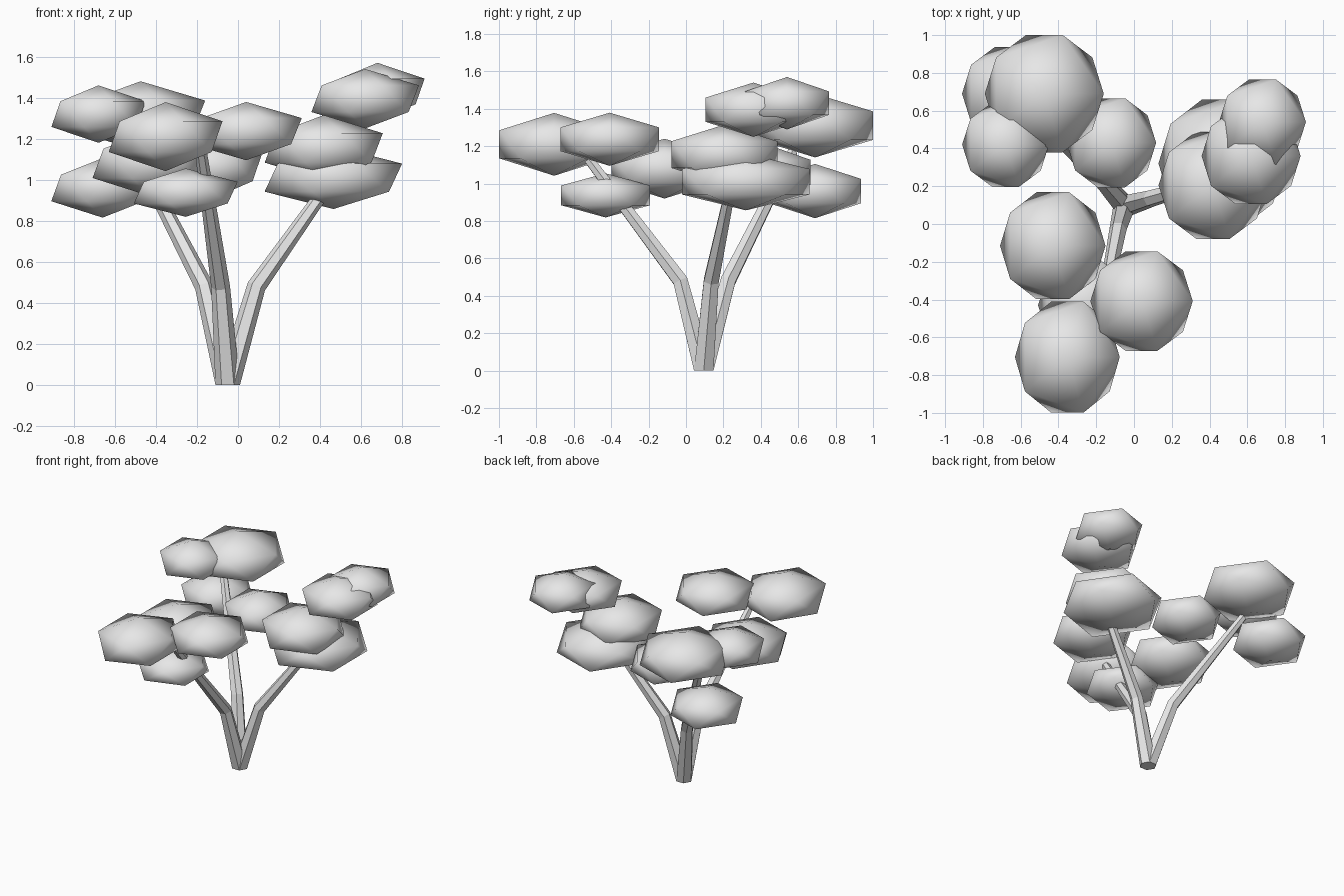
import bpy, bmesh, math
from mathutils import Vector

if "Cube" in bpy.data.objects:
    bpy.data.objects.remove(bpy.data.objects["Cube"])

mat = bpy.data.materials.new("light grey")
mat.diffuse_color = (0.8, 0.8, 0.8, 1)
mat.use_nodes = True
mat.node_tree.nodes["Principled BSDF"].inputs["Base Color"].default_value = mat.diffuse_color
UP = Vector((0, 0, 1))


def foliage(name, loc, size):
    """Smooth 20-sided leaf clump with the given half sizes."""
    bpy.ops.mesh.primitive_ico_sphere_add(subdivisions=1, radius=1, location=loc)
    ob = bpy.context.object
    ob.name = name
    for v in ob.data.vertices:
        v.co = [c * s for c, s in zip(v.co, size)]
    for p in ob.data.polygons:
        p.use_smooth = True
    ob.data.materials.append(mat)


def trunk(name, path, radii, sides=6):
    """Flat-sided tapering tube with a mitred bend."""
    pts = [Vector(p) for p in path]
    last = (pts[2] - pts[1]).normalized()
    bend = ((pts[1] - pts[0]).normalized() + last).normalized()
    bm = bmesh.new()
    rings = []
    for p, d, r in zip(pts, (UP, bend, last), radii):
        q = UP.rotation_difference(d)
        rings.append([bm.verts.new(p + q @ Vector((
            r * math.cos(2 * math.pi * i / sides),
            r * math.sin(2 * math.pi * i / sides), 0))) for i in range(sides)])
    for a, b in zip(rings, rings[1:]):
        for i in range(sides):
            j = (i + 1) % sides
            bm.faces.new((a[i], a[j], b[j], b[i]))
    bm.faces.new(rings[0][::-1])
    bm.faces.new(rings[-1])
    me = bpy.data.meshes.new(name)
    bm.to_mesh(me)
    bm.free()
    me.materials.append(mat)
    bpy.context.collection.objects.link(bpy.data.objects.new(name, me))


# three stems sharing one base
base = (-0.05, 0.095, 0)
stems = {
    "back_left": ((-0.165, 0.225, 0.48), (-0.52, 0.57, 1.17)),
    "front": ((-0.085, -0.03, 0.48), (-0.18, -0.52, 1.13)),
    "right": ((0.09, 0.135, 0.48), (0.48, 0.25, 1.03)),
}
for side, (elbow, tip) in stems.items():
    trunk(side + "_trunk", (base, elbow, tip), (0.06, 0.046, 0.029))

# four leaf clumps per stem: centre, half sizes
clumps = {
    "back_left": [
        ((-0.475, 0.69, 1.31), (0.352, 0.365, 0.17)),
        ((-0.66, 0.69, 0.96), (0.28, 0.29, 0.145)),
        ((-0.68, 0.42, 1.32), (0.257, 0.262, 0.14)),
        ((-0.12, 0.43, 1.06), (0.265, 0.277, 0.15)),
    ],
    "front": [
        ((-0.43, -0.115, 1.08), (0.312, 0.333, 0.16)),
        ((-0.353, -0.705, 1.21), (0.31, 0.345, 0.168)),
        ((0.04, -0.408, 1.237), (0.303, 0.31, 0.142)),
        ((-0.255, -0.43, 0.937), (0.283, 0.28, 0.118)),
    ],
    "right": [
        ((0.68, 0.54, 1.43), (0.257, 0.265, 0.14)),
        ((0.62, 0.36, 1.395), (0.293, 0.3, 0.145)),
        ((0.465, 0.32, 1.01), (0.375, 0.4, 0.153)),
        ((0.418, 0.205, 1.155), (0.322, 0.333, 0.16)),
    ],
}
for side, items in clumps.items():
    for n, (loc, size) in enumerate(items, 1):
        foliage(f"{side}_foliage_{n}", loc, size)
